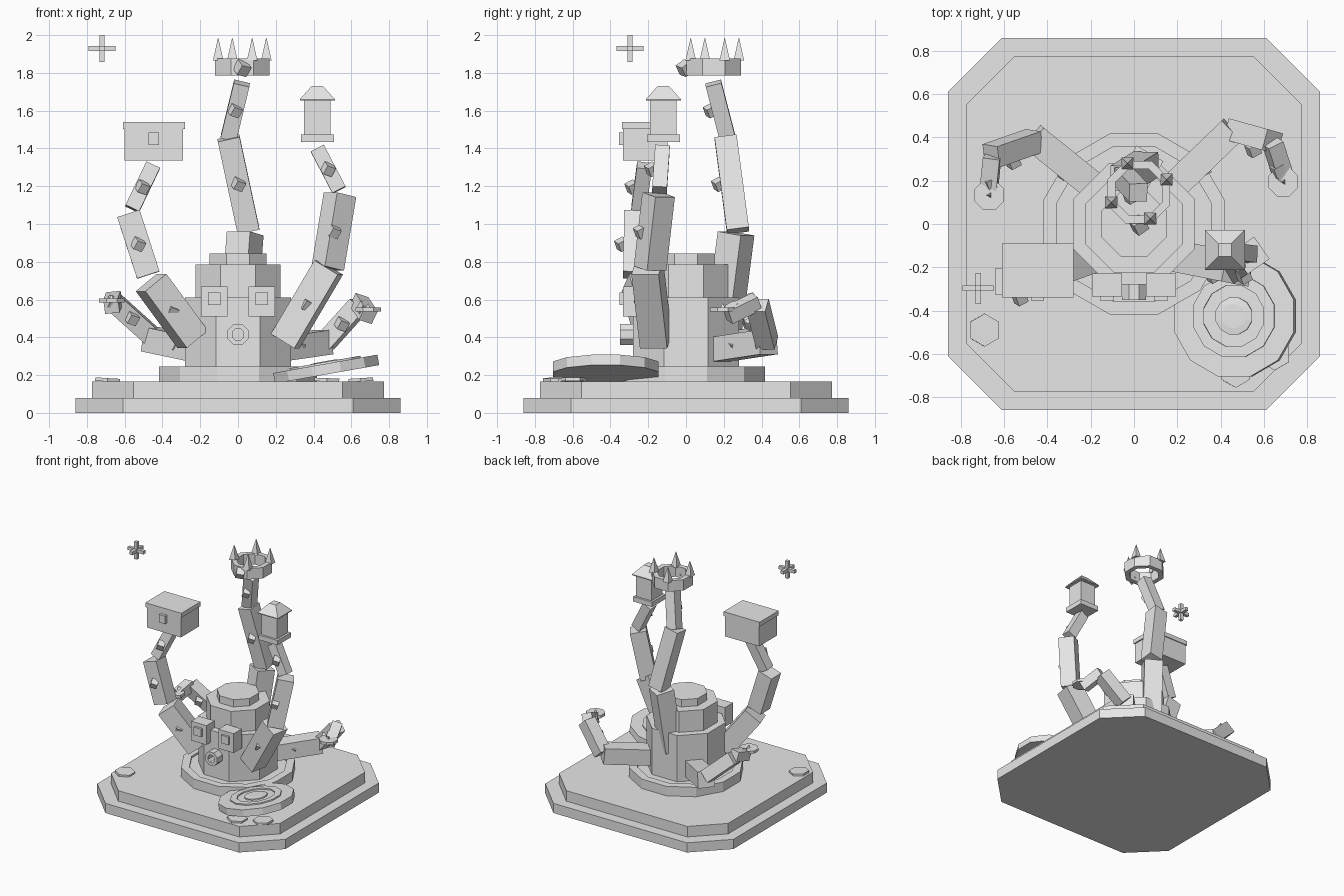
import bpy, bmesh, math
from mathutils import Vector, Matrix, Euler

if "Cube" in bpy.data.objects:
    bpy.data.objects.remove(bpy.data.objects["Cube"])

grey = bpy.data.materials.new("plain_grey")
grey.diffuse_color = (0.8, 0.8, 0.8, 1)
grey.use_nodes = True
grey.node_tree.nodes["Principled BSDF"].inputs["Base Color"].default_value = grey.diffuse_color


def finish(name, bm, loc=(0, 0, 0), rot=None):
    bmesh.ops.recalc_face_normals(bm, faces=bm.faces[:])
    me = bpy.data.meshes.new(name)
    bm.to_mesh(me)
    bm.free()
    me.materials.append(grey)
    ob = bpy.data.objects.new(name, me)
    m = rot.to_matrix().to_4x4() if rot else Matrix()
    ob.matrix_world = Matrix.Translation(loc) @ m
    bpy.context.collection.objects.link(ob)
    return ob


def box(name, loc, size, rot=None):
    bm = bmesh.new()
    bmesh.ops.create_cube(bm, size=1)
    bmesh.ops.scale(bm, vec=size, verts=bm.verts[:])
    return finish(name, bm, loc, rot)


def loft(name, rings, closed=False, loc=(0, 0, 0), rot=None):
    """Join rings of points; cap the ends, or close the loop into a hollow ring."""
    bm = bmesh.new()
    vs = [[bm.verts.new(p) for p in r] for r in rings]
    n = len(vs[0])
    pairs = list(zip(vs, vs[1:]))
    if closed:
        pairs.append((vs[-1], vs[0]))
    else:
        bm.faces.new(vs[0])
        bm.faces.new(vs[-1])
    for a, b in pairs:
        for i in range(n):
            j = (i + 1) % n
            bm.faces.new((a[i], a[j], b[j], b[i]))
    return finish(name, bm, loc, rot)


def lathe(name, n, profile, closed=False, loc=(0, 0, 0), rot=None):
    """Turned n-sided part; radii are measured to the flats."""
    rings = []
    for r, z in profile:
        r /= math.cos(math.pi / n)
        rings.append([(r * math.cos((i + .5) * math.tau / n),
                       r * math.sin((i + .5) * math.tau / n), z) for i in range(n)])
    return loft(name, rings, closed, loc, rot)


def tier(name, h, c, z0, z1):
    """Square slab with cut corners."""
    pts = [(h, -c), (h, c), (c, h), (-c, h), (-h, c), (-h, -c), (-c, -h), (c, -h)]
    loft(name, [[(x, y, z) for x, y in pts] for z in (z0, z1)])


# Stepped plinth and foot ring
tier("plinth_lower", .86, .61, 0, .08)
tier("plinth_upper", .773, .553, .08, .167)
lathe("foot_ring", 12, [(.418, .167), (.418, .245), (.357, .245), (.357, .23)])

# Stacked body
lathe("body", 8, [(.28, .2), (.28, .612)])
lathe("head", 8, [(.225, .6), (.225, .785)])
lathe("head_cap", 8, [(.15, .78), (.15, .845)])

# Eyes and siphon
for s in (-1, 1):
    box("eye", (s * .125, -.282, .59), (.14, .105, .16))
    box("pupil", (s * .125, -.34, .605), (.066, .025, .066))
lathe("siphon", 8, [(.055, 0), (.055, .09), (.03, .09), (.03, 0)], True,
      (0, -.26, .415), Euler((math.pi / 2, 0, 0)))

# Arms: (start, end, thickness) for each of three beams
arms = {
    "front_left_arm": [((-.24, -.17, .39), (-.46, -.25, .69), .15),
                       ((-.475, -.27, .73), (-.58, -.265, 1.055), .125),
                       ((-.56, -.25, 1.08), (-.45, -.22, 1.31), .08)],
    "front_right_arm": [((.25, -.16, .38), (.48, -.205, .77), .147),
                        ((.475, -.19, .765), (.54, -.145, 1.155), .125),
                        ((.535, -.14, 1.18), (.42, -.125, 1.40), .078)],
    "rear_arm": [((0, .2, .45), (.038, .265, .95), .143),
                 ((.055, .275, .965), (-.05, .21, 1.455), .118),
                 ((-.05, .22, 1.455), (.02, .145, 1.745), .085)],
    "rear_right_arm": [((.18, .17, .335), (.455, .435, .375), .13),
                       ((.46, .43, .37), (.64, .38, .57), .1),
                       ((.64, .375, .59), (.69, .22, .515), .078)],
    "rear_left_arm": [((-.18, .17, .33), (-.465, .4, .39), .13),
                      ((-.46, .385, .41), (-.66, .315, .59), .1),
                      ((-.655, .31, .605), (-.67, .165, .565), .078)],
}
for name, beams in arms.items():
    for k, (a, b, w) in enumerate(beams):
        a, b = Vector(a), Vector(b)
        d = b - a
        if k == 0 or name.endswith("right_arm") and k == 1:
            rot = d.to_track_quat('Z', 'Y')
        else:
            rot = Vector((0, 0, 1)).rotation_difference(d)
        box(name, (a + b) / 2, (w, w, d.length), rot)
        # Sucker block on the front of each beam
        out = w / 2 + (-.02 if k == 0 else .01)
        box("sucker", (a + b) / 2 + Vector((0, -out, 0)), (.052, .052, .052),
            Euler((.5, .3, .5)))

# Chest on the front left arm
box("chest_body", (-.445, -.215, 1.425), (.31, .235, .18))
box("chest_lid", (-.445, -.215, 1.522), (.33, .25, .036))
box("chest_latch", (-.445, -.34, 1.452), (.055, .03, .065))

# Lantern on the front right arm
L = (.42, -.12, 0)
lathe("lantern_base", 4, [(.087, 1.435), (.087, 1.475)], loc=L)
lathe("lantern_body", 4, [(.07, 1.475), (.07, 1.655)], loc=L)
lathe("lantern_roof", 4, [(.093, 1.653), (.093, 1.66), (.03, 1.73)], loc=L)

# Crown on the rear arm
C = (.022, .147, 0)
lathe("crown_band", 8, [(.145, 1.785), (.145, 1.875), (.108, 1.875), (.108, 1.785)], True, C)
for x, y in ((-.03, .28), (.15, .205), (-.105, .1), (.075, .025)):
    lathe("crown_spike", 4, [(.028, 1.865), (.001, 1.985)], loc=(x, y, 0))
box("crown_gem", (.022, -.005, 1.825), (.06, .06, .06), Euler((.6, .2, .6)))

# Small plates on the rear arms
for p in ((.69, .195, .548), (-.668, .133, .595)):
    lathe("small_plate", 8, [(.068, -.011), (.068, .011)], loc=p)
    lathe("plate_knob", 3, [(.01, 0), (.001, .03)], loc=p)

# Tilted round shield with raised rings
S, tilt = (.467, -.425, .232), Euler((0, math.radians(-10), 0))
lathe("shield", 12, [(.28, -.028), (.28, .028)], loc=S, rot=tilt)
lathe("shield_ring", 12, [(.19, .02), (.19, .038), (.14, .038), (.14, .02)], True, S, tilt)
lathe("shield_boss", 12, [(.085, .02), (.085, .038), (.055, .042)], loc=S, rot=tilt)

# Loose hexagonal coins on the plinth
for x, y, a in ((-.69, -.49, .06), (.65, -.6, -.06), (.47, -.68, .04)):
    lathe("loose_coin", 6, [(.066, -.009), (.066, .009)], loc=(x, y, .175),
          rot=Euler((0, a, 0)))

# Floating three-axis star
for k in range(3):
    size = [.026, .026, .026]
    size[k] = .143
    box("star_bar", (-.72, -.297, 1.929), size)
